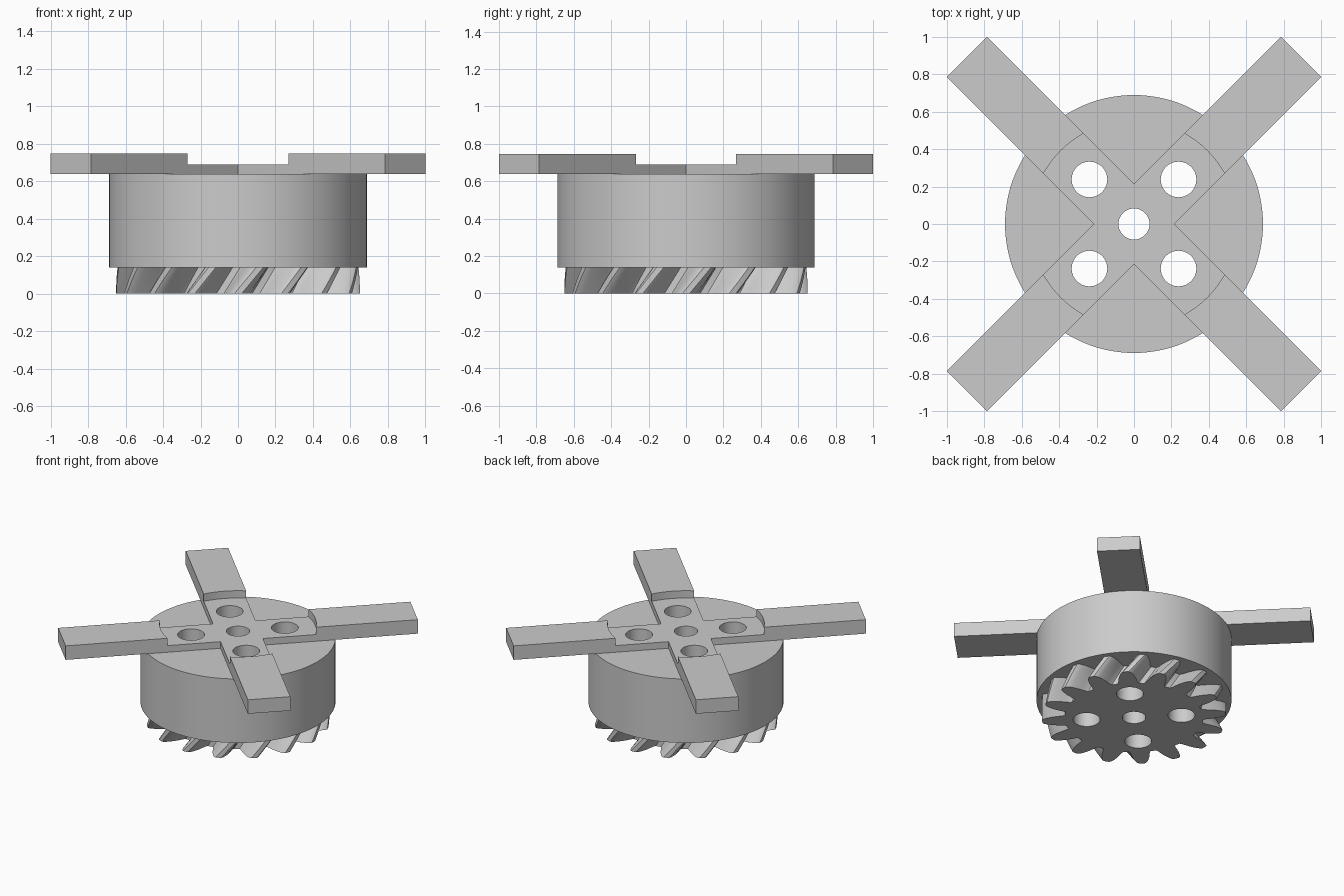
import bpy, bmesh, math
from mathutils import Matrix, Vector

old = bpy.data.objects.get("Cube")
if old:
    bpy.data.objects.remove(old, do_unlink=True)

grey = bpy.data.materials.new("plain grey")
grey.use_nodes = True
colour = (0.6, 0.6, 0.6, 1)
grey.diffuse_color = colour
grey.node_tree.nodes["Principled BSDF"].inputs["Base Color"].default_value = colour


def polar(r, a):
    return Vector((r * math.cos(a), r * math.sin(a)))


def circle(r, n, centre=(0, 0)):
    return [polar(r, math.tau * i / n) + Vector(centre) for i in range(n)]


def prism(name, outline, z0, z1, twist=0.0, steps=1):
    """Extrude a closed outline upward, turning it by twist on the way."""
    bm = bmesh.new()
    rings = []
    for s in range(steps + 1):
        t = s / steps
        turn = Matrix.Rotation(twist * t, 3, 'Z')
        rings.append([bm.verts.new(turn @ Vector((p.x, p.y, z0 + (z1 - z0) * t)))
                      for p in outline])
    n = len(outline)
    for low, high in zip(rings, rings[1:]):
        for i in range(n):
            j = (i + 1) % n
            bm.faces.new((low[i], low[j], high[j], high[i]))
    bm.faces.new(rings[0][::-1])
    bm.faces.new(rings[-1])
    mesh = bpy.data.meshes.new(name)
    bm.to_mesh(mesh)
    bm.free()
    mesh.materials.append(grey)
    ob = bpy.data.objects.new(name, mesh)
    bpy.context.collection.objects.link(ob)
    return ob


def activate(ob):
    bpy.ops.object.select_all(action='DESELECT')
    ob.select_set(True)
    bpy.context.view_layer.objects.active = ob


def cut(ob, cutter):
    activate(ob)
    mod = ob.modifiers.new("cut", 'BOOLEAN')
    mod.operation = 'DIFFERENCE'
    mod.solver = 'EXACT'
    mod.object = cutter
    bpy.ops.object.modifier_apply(modifier=mod.name)


# Helical gear at the bottom
TEETH = 16
flank = [(0.488, 0.155), (0.505, 0.135), (0.54, 0.118), (0.578, 0.098),
         (0.615, 0.073), (0.64, 0.05), (0.65, 0.03)]
tooth = [(r, -a) for r, a in flank] + [(r, a) for r, a in reversed(flank)]
gear_outline = [polar(r, a + math.tau * k / TEETH - math.pi / 2)
                for k in range(TEETH) for r, a in tooth]
gear = prism("helical_gear", gear_outline, 0, 0.14, twist=0.18, steps=6)

# Round body
drum = prism("drum", circle(0.688, 128), 0.14, 0.638)

# Four-armed cross on top, with a round recess in the middle
half, reach = 0.152, 1.262
cross_outline = []
for k in range(4):
    turn = Matrix.Rotation(math.pi / 4 + k * math.pi / 2, 2)
    cross_outline += [turn @ Vector(p) for p in
                      ((half, -half), (reach, -half), (reach, half))]
cross = prism("cross_arms", cross_outline, 0.638, 0.747)
recess = prism("recess_cutter", circle(0.553, 96), 0.69, 0.9)
cut(cross, recess)

# Bolt holes and centre bore through every part
cutters = [recess, prism("bore_cutter", circle(0.083, 48), -0.1, 1)]
for k in range(4):
    spot = polar(0.336, math.pi / 4 + k * math.pi / 2)
    cutters.append(prism("hole_cutter", circle(0.095, 48, spot), -0.1, 1))
for part in (gear, drum, cross):
    for hole in cutters[1:]:
        cut(part, hole)
    activate(part)
    bpy.ops.object.shade_smooth_by_angle(angle=math.radians(25))

for c in cutters:
    bpy.data.objects.remove(c, do_unlink=True)
